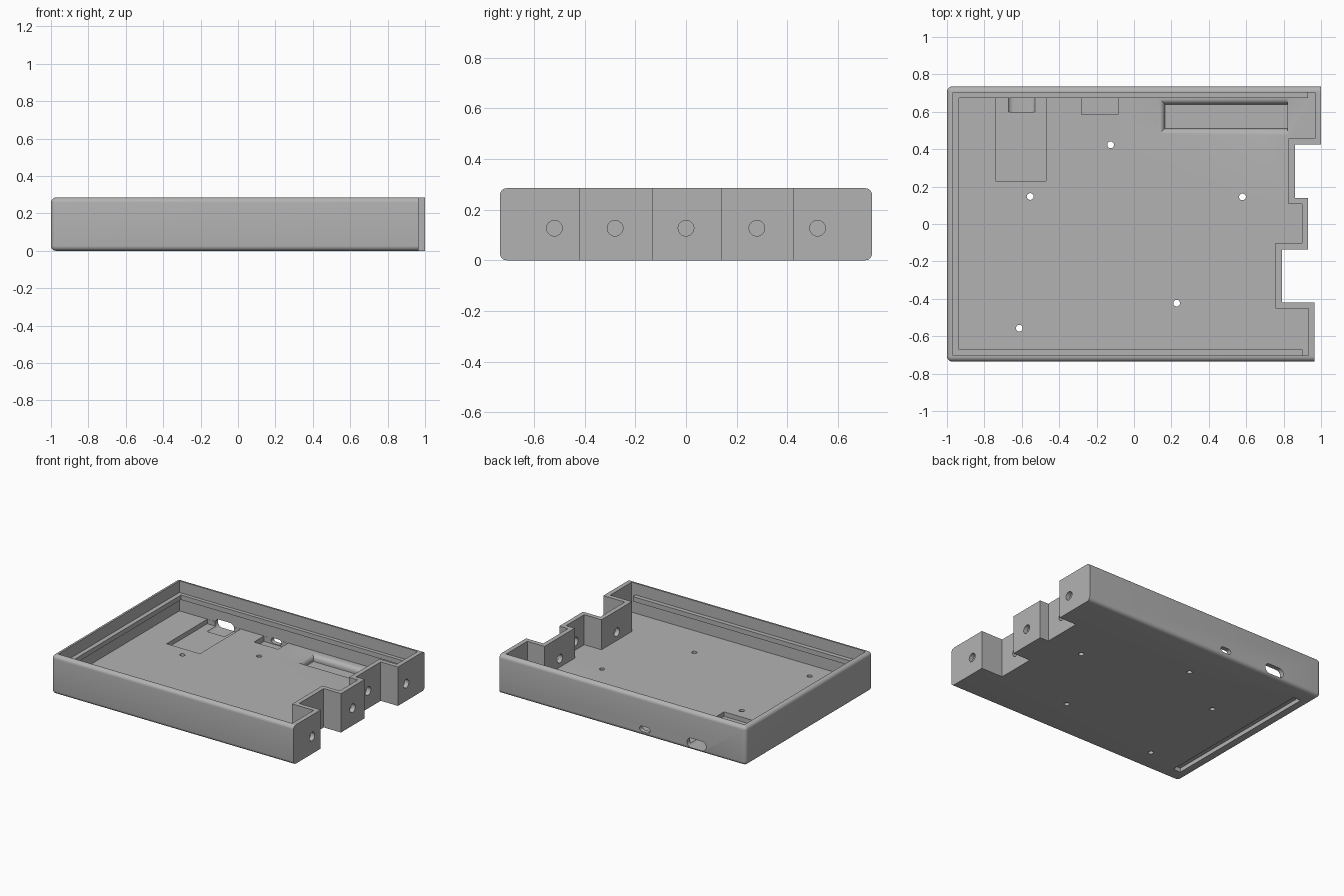
import bpy, bmesh, math

if "Cube" in bpy.data.objects:
    bpy.data.objects.remove(bpy.data.objects["Cube"], do_unlink=True)

W, HEIGHT, FLOOR = 0.735, 0.285, 0.065

grey = bpy.data.materials.new("case grey")
grey.use_nodes = True
colour = (0.45, 0.45, 0.45, 1)
grey.diffuse_color = colour
grey.node_tree.nodes["Principled BSDF"].inputs["Base Color"].default_value = colour


def make(name, bm):
    bmesh.ops.recalc_face_normals(bm, faces=bm.faces)
    mesh = bpy.data.meshes.new(name)
    bm.to_mesh(mesh)
    bm.free()
    mesh.materials.append(grey)
    ob = bpy.data.objects.new(name, mesh)
    bpy.context.collection.objects.link(ob)
    return ob


def loft(name, rings):
    """Skin a stack of matching rings and cap both ends."""
    bm = bmesh.new()
    loops = [[bm.verts.new(p) for p in ring] for ring in rings]
    n = len(loops[0])
    for a, b in zip(loops, loops[1:]):
        for i in range(n):
            j = (i + 1) % n
            bm.faces.new((a[i], a[j], b[j], b[i]))
    bm.faces.new(loops[0])
    bm.faces.new(loops[-1])
    return make(name, bm)


def prism(name, outline, z0, z1):
    return loft(name, [[(x, y, z) for x, y in outline] for z in (z0, z1)])


def rect(x0, x1, y0, y1):
    return [(x0, y0), (x1, y0), (x1, y1), (x0, y1)]


def disc(u, v, r, n=32):
    return [(u + r * math.cos(2 * math.pi * i / n), v + r * math.sin(2 * math.pi * i / n))
            for i in range(n)]


def slot(x, z, half, r, n=12):
    """Outline of a level slot with round ends."""
    pts = []
    for side in (1, -1):
        for i in range(n + 1):
            a = math.pi * i / n - math.pi / 2
            pts.append((x + side * (half - r + r * math.cos(a)), z + side * r * math.sin(a)))
    return pts


def cut(body, cutter):
    mod = body.modifiers.new("cut", 'BOOLEAN')
    mod.operation, mod.solver, mod.object = 'DIFFERENCE', 'EXACT', cutter
    bpy.context.view_layer.objects.active = body
    bpy.ops.object.modifier_apply(modifier=mod.name)
    bpy.data.objects.remove(cutter, do_unlink=True)


# Outer block with a stepped right-hand side
outer = [(-1, -W), (0.965, -W), (0.965, -0.42), (0.79, -0.42), (0.79, -0.135), (0.93, -0.135),
         (0.93, 0.14), (0.86, 0.14), (0.86, 0.425), (1, 0.425), (1, W), (-1, W)]
case = prism("case", outer, 0, HEIGHT)

# Round the edges of the front, back and left sides
bm = bmesh.new()
bm.from_mesh(case.data)
edges = []
for e in bm.edges:
    a, b = (v.co for v in e.verts)
    level = abs(a.z - b.z) < 0.001
    on_left = max(a.x, b.x) < -0.99
    on_long = level and abs(a.y - b.y) < 0.001 and abs(a.y) > W - 0.01
    if on_left or on_long:
        edges.append(e)
bmesh.ops.bevel(bm, geom=edges, offset=0.027, segments=6, profile=0.5, affect='EDGES')
bm.to_mesh(case.data)
bm.free()

# Main cavity following the stepped wall
inner = [(-0.967, -0.702), (0.932, -0.702), (0.932, -0.453), (0.757, -0.453), (0.757, -0.102),
         (0.897, -0.102), (0.897, 0.107), (0.827, 0.107), (0.827, 0.458), (0.967, 0.458),
         (0.967, 0.702), (-0.967, 0.702)]
cut(case, prism("cavity", inner, FLOOR, 0.5))

# Floor pockets behind the ports, and the long groove underneath
cut(case, prism("large_pocket", rect(-0.74, -0.47, 0.23, 0.701), 0.032, 0.1))
cut(case, prism("small_pocket", rect(-0.28, -0.085, 0.585, 0.701), 0.025, 0.1))
cut(case, prism("underside_groove", rect(-0.93, -0.87, -0.63, 0.61), -0.1, 0.03))

# Pocket with softly flared rim on three sides
rings = []
R, base = 0.033, FLOOR - 0.033
for z, e in [(0.02, 0)] + [(base + R * math.sin(t), R * (1 - math.cos(t)))
                           for t in (math.pi / 12 * i for i in range(7))] + [(0.1, R)]:
    rings.append([(x, y, z) for x, y in rect(0.165 - e, 0.82, 0.51 - e, 0.64 + e)])
cut(case, loft("flared_pocket", rings))

# Port openings through the back wall
for x, z, half, r, start in ((-0.6, 0.052, 0.078, 0.035, 0.6), (-0.18, 0.05, 0.042, 0.02, 0.66)):
    ring = slot(x, z, half, r)
    cut(case, loft("port", [[(u, y, v) for u, v in ring] for y in (start, 0.9)]))

# Round holes through the stepped wall
for y in (-0.52, -0.28, 0, 0.28, 0.52):
    ring = disc(y, 0.127, 0.031)
    cut(case, loft("side_hole", [[(x, u, v) for u, v in ring] for x in (0.7, 1.1)]))

# Screw holes through the floor
for x, y in ((-0.555, 0.147), (-0.125, 0.423), (0.58, 0.145), (0.228, -0.423), (-0.613, -0.557)):
    cut(case, prism("screw_hole", disc(x, y, 0.018), -0.1, 0.15))

# Lid rail around three inner sides
prism("lid_rail", [(-0.975, -0.71), (0.9, -0.71), (0.9, -0.67), (-0.935, -0.67),
                   (-0.935, 0.675), (0.93, 0.675), (0.93, 0.71), (-0.975, 0.71)], 0.165, 0.2)

bpy.ops.object.select_all(action='DESELECT')
case.select_set(True)
bpy.context.view_layer.objects.active = case
bpy.ops.object.shade_smooth_by_angle(angle=math.radians(30))
